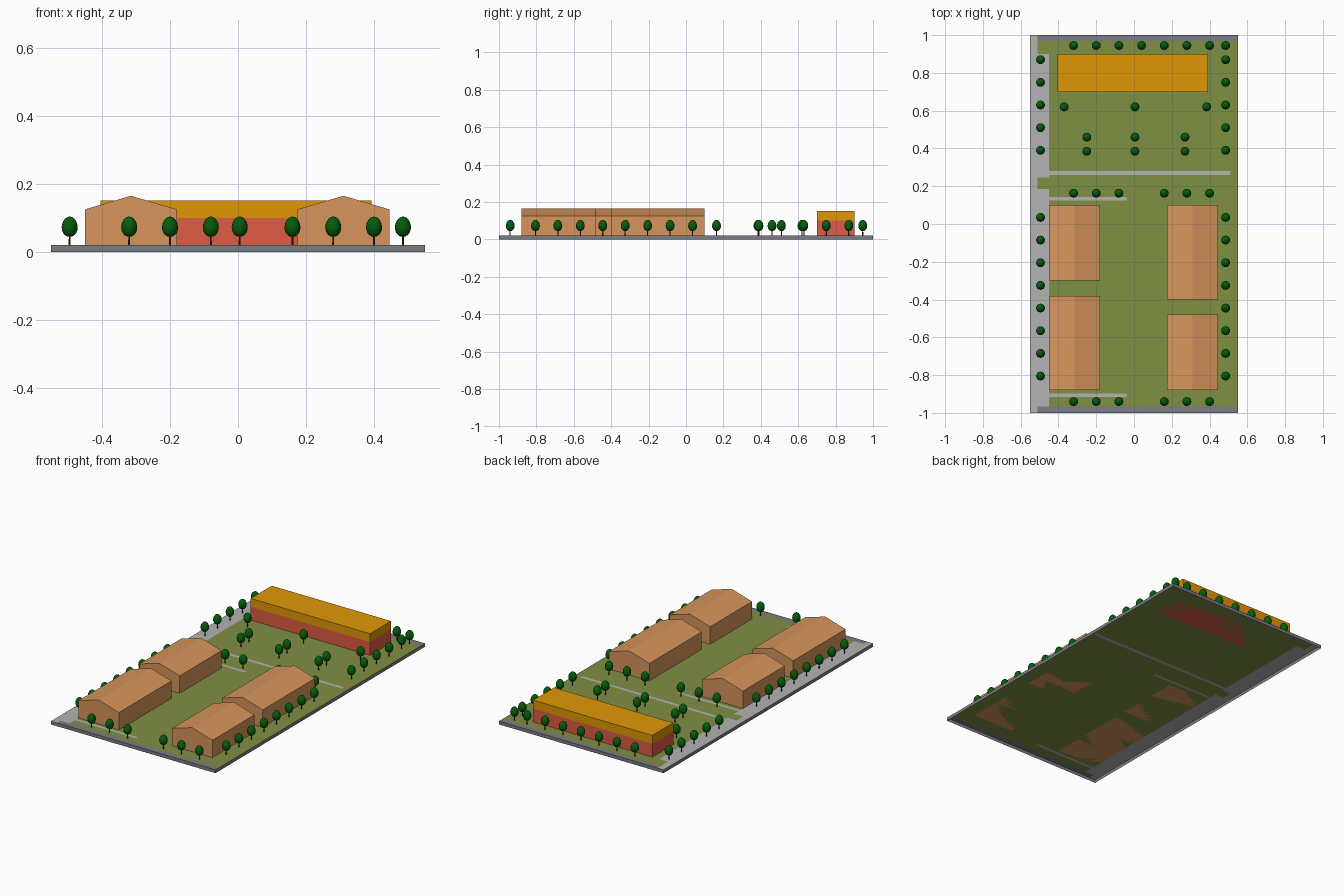
import bpy, bmesh
from mathutils import Matrix

if "Cube" in bpy.data.objects:
    bpy.data.objects.remove(bpy.data.objects["Cube"])

TOP = 0.02


def material(name, r, g, b):
    m = bpy.data.materials.new(name)
    m.diffuse_color = [(c / 255) ** 2.2 for c in (r, g, b)] + [1]
    m.use_nodes = True
    m.node_tree.nodes["Principled BSDF"].inputs["Base Color"].default_value = m.diffuse_color
    return m


GRASS = material("grass", 126, 142, 68)
PAVING = material("paving", 178, 178, 178)
KERB = material("kerb", 122, 124, 130)
CLAY = material("clay", 214, 148, 92)
RED = material("red_wall", 222, 92, 70)
ORANGE = material("orange_roof", 222, 150, 14)
LEAF = material("leaf", 14, 92, 20)
BARK = material("bark", 62, 48, 30)


def finish(name, bm, mats, recalc=True):
    if recalc:
        bmesh.ops.recalc_face_normals(bm, faces=bm.faces)
    me = bpy.data.meshes.new(name)
    bm.to_mesh(me)
    bm.free()
    for m in mats:
        me.materials.append(m)
    ob = bpy.data.objects.new(name, me)
    bpy.context.collection.objects.link(ob)
    return ob


def box(name, x0, x1, y0, y1, z0, z1, mat):
    bm = bmesh.new()
    bmesh.ops.create_cube(bm, size=1)
    for v in bm.verts:
        v.co = (x1 if v.co.x > 0 else x0, y1 if v.co.y > 0 else y0, z1 if v.co.z > 0 else z0)
    return finish(name, bm, [mat])


# Ground: one flat sheet split into grass, paving and kerb rectangles (later ones win)
areas = [
    (-0.55, 0.55, -1, 1, 0),
    (-0.55, -0.51, -1, 1, 1),
    (-0.51, -0.45, -0.965, 0.185, 1),
    (-0.51, -0.45, 0.245, 0.90, 1),
    (-0.45, 0.51, 0.26, 0.28, 1),
    (-0.45, -0.04, 0.125, 0.143, 1),
    (-0.45, -0.04, -0.915, -0.897, 1),
    (-0.51, 0.55, 0.968, 1, 2),
    (-0.51, 0.55, -1, -0.965, 2),
]
xs = sorted({v for a in areas for v in a[:2]})
ys = sorted({v for a in areas for v in a[2:4]})
bm = bmesh.new()
grid = [[bm.verts.new((x, y, TOP)) for y in ys] for x in xs]
for i in range(len(xs) - 1):
    for j in range(len(ys) - 1):
        f = bm.faces.new((grid[i][j], grid[i + 1][j], grid[i + 1][j + 1], grid[i][j + 1]))
        c = f.calc_center_median()
        for x0, x1, y0, y1, m in areas:
            if x0 < c.x < x1 and y0 < c.y < y1:
                f.material_index = m
finish("ground", bm, [GRASS, PAVING, KERB], recalc=False)

# Kerb skirt around the open underside
bm = bmesh.new()
corners = [(-0.55, -1), (0.55, -1), (0.55, 1), (-0.55, 1)]
low = [bm.verts.new((x, y, 0)) for x, y in corners]
high = [bm.verts.new((x, y, TOP)) for x, y in corners]
for i in range(4):
    k = (i + 1) % 4
    bm.faces.new((low[i], low[k], high[k], high[i]))
finish("kerb_skirt", bm, [KERB], recalc=False)


# Terraced houses: gabled profile extruded in equal bays
def terrace(name, x0, x1, y0, y1):
    mid = (x0 + x1) / 2
    profile = [(x0, TOP), (x1, TOP), (x1, 0.08), (x1, 0.125), (mid, 0.165), (x0, 0.125), (x0, 0.08)]
    bays = round((y1 - y0) / 0.1)
    n = len(profile)
    bm = bmesh.new()
    rings = [[bm.verts.new((x, y0 + (y1 - y0) * b / bays, z)) for x, z in profile]
             for b in range(bays + 1)]
    for a, b in zip(rings, rings[1:]):
        for i in range(n):
            k = (i + 1) % n
            bm.faces.new((a[i], a[k], b[k], b[i]))
    for r in (rings[0], rings[-1]):
        for loop in ((0, 1, 2, 6), (6, 2, 3, 5), (5, 3, 4)):
            bm.faces.new([r[i] for i in loop])
    finish(name, bm, [CLAY])


terrace("terrace_left_back", -0.45, -0.18, -0.30, 0.10)
terrace("terrace_left_front", -0.45, -0.18, -0.88, -0.38)
terrace("terrace_right_back", 0.175, 0.445, -0.40, 0.10)
terrace("terrace_right_front", 0.175, 0.445, -0.88, -0.48)

# Long hall: red ground floor with orange upper block
box("hall_lower", -0.405, 0.392, 0.70, 0.90, TOP, 0.10, RED)
box("hall_upper", -0.405, 0.392, 0.70, 0.90, 0.10, 0.151, ORANGE)

# Tree mesh: egg-shaped crown on a thin trunk, shared by all trees
bm = bmesh.new()
bmesh.ops.create_uvsphere(bm, u_segments=16, v_segments=10, radius=1)
for v in bm.verts:
    taper = 0.0235 * (1 - 0.07 * v.co.z)
    v.co = (v.co.x * taper, v.co.y * taper, 0.074 + v.co.z * 0.03)
for f in bm.faces:
    f.smooth = True
crown_faces = set(bm.faces)
bmesh.ops.create_cone(bm, cap_ends=True, segments=8, radius1=0.003, radius2=0.0025,
                      depth=0.03, matrix=Matrix.Translation((0, 0, TOP + 0.015)))
for f in bm.faces:
    if f not in crown_faces:
        f.material_index = 1
tree = finish("tree", bm, [LEAF, BARK])

# Tree positions: boundary rows, side avenues and garden trees
row = [-0.32, -0.20, -0.08, 0.16, 0.28, 0.40]
side = [0.87 - 0.12 * i for i in range(5)] + [0.035 - 0.12 * i for i in range(8)]
spots = [(x, y) for x in row for y in (0.945, 0.163, -0.94)]
spots += [(0.04, 0.945), (0.485, 0.945)]
spots += [(x, y) for x in (-0.495, 0.485) for y in side]
spots += [(x, 0.62) for x in (-0.37, 0.005, 0.385)]
spots += [(x, y) for x in (-0.25, 0.005, 0.27) for y in (0.46, 0.385)]
tree.location = (*spots[0], 0)
for x, y in spots[1:]:
    t = bpy.data.objects.new("tree", tree.data)
    t.location = (x, y, 0)
    bpy.context.collection.objects.link(t)
